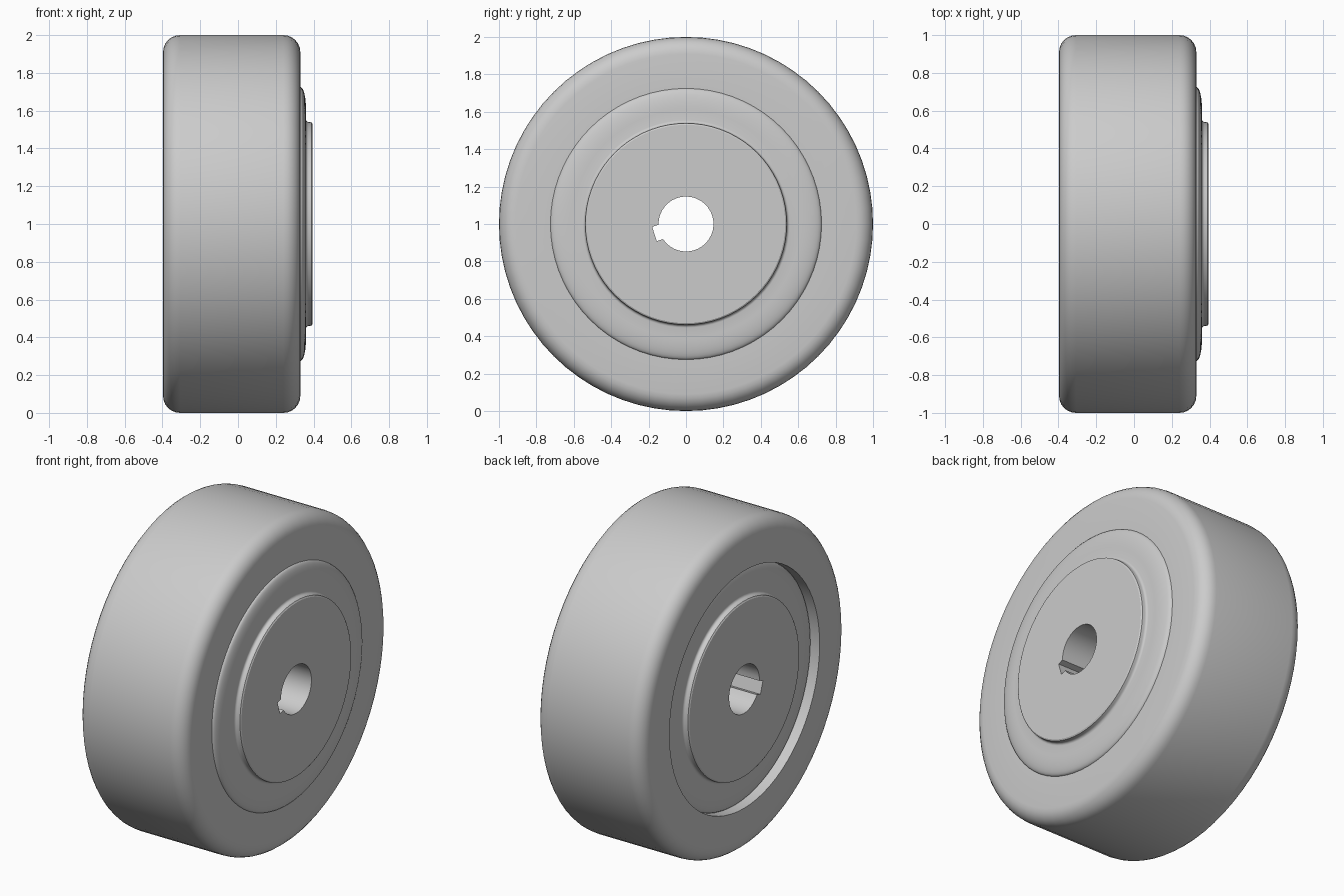
import bpy, bmesh
from math import cos, sin, pi, radians, asin
from mathutils import Matrix

cube = bpy.data.objects.get("Cube")
if cube:
    bpy.data.objects.remove(cube)

SEGMENTS = 72

grey = bpy.data.materials.new("light grey metal")
grey.use_nodes = True
grey.diffuse_color = (0.6, 0.6, 0.6, 1)
grey.node_tree.nodes["Principled BSDF"].inputs["Base Color"].default_value = (0.6, 0.6, 0.6, 1)


def arc(cx, cr, rx, rr, start, end, steps=6):
    """Elliptical arc in the (axle, radius) plane."""
    angles = [radians(start + (end - start) * i / steps) for i in range(steps + 1)]
    return [(cx + rx * cos(a), cr + rr * sin(a)) for a in angles]


def make_object(name, bm):
    bmesh.ops.recalc_face_normals(bm, faces=bm.faces)
    mesh = bpy.data.meshes.new(name)
    bm.to_mesh(mesh)
    bm.free()
    mesh.materials.append(grey)
    obj = bpy.data.objects.new(name, mesh)
    bpy.context.collection.objects.link(obj)
    obj.location.z = 1
    return obj


def lathe(name, profile):
    """Turn a profile of (x, radius) points about the axle."""
    bm = bmesh.new()
    verts = [bm.verts.new((x, 0, r)) for x, r in profile]
    edges = [bm.edges.new(pair) for pair in zip(verts, verts[1:])]
    bmesh.ops.spin(bm, geom=verts + edges, cent=(0, 0, 0), axis=(1, 0, 0),
                   angle=2 * pi, steps=SEGMENTS, use_merge=True)
    bmesh.ops.remove_doubles(bm, verts=bm.verts, dist=1e-5)
    # close the flat hub ends
    bmesh.ops.holes_fill(bm, edges=[e for e in bm.edges if e.is_boundary], sides=0)
    return make_object(name, bm)


# Half profile of the hub and domed web, from the hub end out to the rim
hub_and_web = [(0.395, 0.53), (0.39, 0.538), (0.375, 0.54)]
hub_and_web += arc(0.375, 0.555, 0.015, 0.015, 270, 180, 4)
hub_and_web += arc(0.33, 0.61, 0.03, 0.115, 0, 90, 8)

# Tyre with rounded shoulders, deeper on the recessed side
tyre = [(0.33, 0.74)]
tyre += arc(0.24, 0.91, 0.09, 0.09, 0, 90)
tyre += arc(-0.307, 0.91, 0.09, 0.09, 90, 180)
tyre += [(-0.397, 0.727), (-0.33, 0.727)]

mirrored = [(-x, r) for x, r in reversed(hub_and_web)]
wheel = lathe("roller_wheel", hub_and_web + tyre + mirrored)

# Shaft bore with a keyway, cut straight through the hub
BORE, KEY_OUT, KEY_HALF = 0.147, 0.177, 0.04
gap = asin(KEY_HALF / BORE)
outline = [(BORE * cos(gap + (2 * pi - 2 * gap) * i / 32),
            BORE * sin(gap + (2 * pi - 2 * gap) * i / 32)) for i in range(33)]
outline += [(KEY_OUT, -KEY_HALF), (KEY_OUT, KEY_HALF)]
bm = bmesh.new()
face = bm.faces.new([bm.verts.new((-0.6, y, z)) for y, z in outline])
side = bmesh.ops.extrude_face_region(bm, geom=[face])
bmesh.ops.translate(bm, vec=(1.2, 0, 0),
                    verts=[v for v in side["geom"] if isinstance(v, bmesh.types.BMVert)])
bmesh.ops.rotate(bm, verts=bm.verts, cent=(0, 0, 0),
                 matrix=Matrix.Rotation(radians(197.5), 3, "X"))
cutter = make_object("bore_cutter", bm)
cutter.hide_render = True

cut = wheel.modifiers.new("bore", "BOOLEAN")
cut.operation = "DIFFERENCE"
cut.solver = "EXACT"
cut.object = cutter
bpy.ops.object.select_all(action="DESELECT")
bpy.context.view_layer.objects.active = wheel
wheel.select_set(True)
bpy.ops.object.modifier_apply(modifier=cut.name)
bpy.data.objects.remove(cutter)

# Smooth the curved surfaces and keep the machined edges crisp
bpy.ops.object.shade_smooth_by_angle(angle=radians(30))
